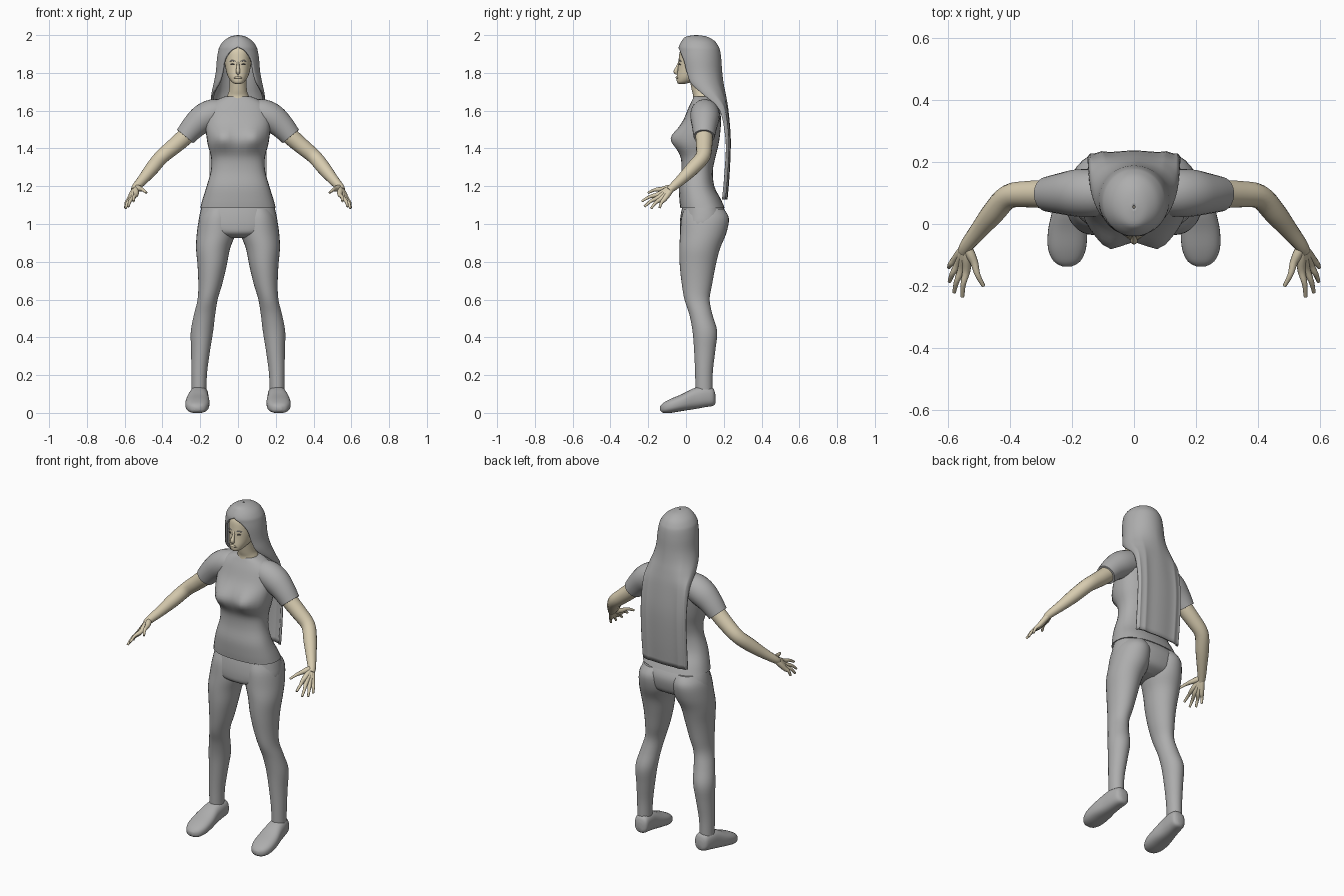
import bpy, bmesh, math
from mathutils import Vector

cube = bpy.data.objects.get("Cube")
if cube:
    bpy.data.objects.remove(cube, do_unlink=True)


def material(name, red, green, blue):
    mat = bpy.data.materials.new(name)
    mat.use_nodes = True
    colour = (red, green, blue, 1)
    mat.diffuse_color = colour
    mat.node_tree.nodes["Principled BSDF"].inputs["Base Color"].default_value = colour
    return mat


grey = material("plain_grey", .42, .42, .42)
skin = material("pale_skin", .68, .6, .43)
dark = material("dark_grey", .1, .09, .08)


def spline(rows, steps=4):
    """Smoothly interpolate between rows of numbers."""
    result = []
    for i in range(len(rows) - 1):
        before, start = rows[max(i - 1, 0)], rows[i]
        end, after = rows[i + 1], rows[min(i + 2, len(rows) - 1)]
        for step in range(steps):
            t = step / steps
            result.append([
                b + .5 * t * (c - a + t * (2 * a - 5 * b + 4 * c - d + t * (3 * (b - c) + d - a)))
                for a, b, c, d in zip(before, start, end, after)])
    return result + [list(rows[-1])]


def skin_rings(name, rings, mat, closed=True, mirror=False):
    """Join rings of points into one smooth surface."""
    bm = bmesh.new()
    loops = [[bm.verts.new(point) for point in ring] for ring in rings]
    count = len(loops[0])
    for low, high in zip(loops, loops[1:]):
        for i in range(count if closed else count - 1):
            j = (i + 1) % count
            bm.faces.new((low[i], low[j], high[j], high[i]))
    if closed:
        bm.faces.new(loops[0])
        bm.faces.new(loops[-1])
    bmesh.ops.remove_doubles(bm, verts=bm.verts, dist=.0003)
    bmesh.ops.recalc_face_normals(bm, faces=bm.faces)
    mesh = bpy.data.meshes.new(name)
    bm.to_mesh(mesh)
    bm.free()
    mesh.materials.append(mat)
    obj = bpy.data.objects.new(name, mesh)
    bpy.context.collection.objects.link(obj)
    if mirror:
        obj.modifiers.new("both_sides", "MIRROR")
    bpy.ops.object.select_all(action="DESELECT")
    obj.select_set(True)
    bpy.context.view_layer.objects.active = obj
    bpy.ops.object.shade_smooth_by_angle(angle=math.radians(50))
    return obj


def oval(cx, cy, rx, ry, power, sides=32):
    def bend(value):
        return math.copysign(abs(value) ** (2 / power), value)
    angles = [math.tau * i / sides for i in range(sides)]
    return [(cx + rx * bend(math.cos(a)), cy + ry * bend(math.sin(a))) for a in angles]


def stack(name, rows, mat, power=2, upright=True, shape=None, mirror=False):
    """Rows are: position along the axis, centre x, low side, high side, half width."""
    rings = []
    for along, cx, low, high, rx in spline(rows):
        flat = oval(cx, (low + high) / 2, rx, (high - low) / 2, power)
        ring = [Vector((x, v, along) if upright else (x, along, v)) for x, v in flat]
        rings.append([shape(p) for p in ring] if shape else ring)
    return skin_rings(name, rings, mat, mirror=mirror)


def tube(name, rows, mat, sides=16, mirror=True):
    """Round tube through points, each with its own radius."""
    rows = spline(rows)
    points = [Vector(row[:3]) for row in rows]
    rings = []
    for i, point in enumerate(points):
        along = points[min(i + 1, len(points) - 1)] - points[max(i - 1, 0)]
        side = along.cross(Vector((0, 1, .2))).normalized()
        up = side.cross(along).normalized()
        rings.append([point + side * u + up * v
                      for u, v in oval(0, 0, rows[i][3], rows[i][3], 2, sides)])
    return skin_rings(name, rings, mat, mirror=mirror)


# Shirt body, with the bust swelling out of the front
def bust(p):
    if p.y < .05:
        spread = ((abs(p.x) - .08) / .05) ** 2
        height = ((p.z - 1.455) / .05) ** 2
        p.y -= .035 * math.exp(-spread - height)
    return p


stack("shirt_body", [
    (1.085, 0, -.03, .205, .2), (1.13, 0, -.035, .185, .188), (1.2, 0, -.037, .15, .166),
    (1.28, 0, -.025, .142, .144), (1.35, 0, -.028, .155, .142), (1.42, 0, -.055, .172, .16),
    (1.49, 0, -.045, .182, .17), (1.56, 0, -.01, .185, .172), (1.62, 0, .015, .175, .155),
    (1.655, 0, .032, .16, .115), (1.675, 0, .042, .15, .07)], grey, 2.4, shape=bust)
tube("sleeve", [
    (.07, .1, 1.59, .066), (.13, .1, 1.585, .076), (.185, .1, 1.558, .076),
    (.235, .098, 1.515, .066), (.28, .096, 1.463, .056)], grey, 24)

# Trousers: hips and two legs
stack("trouser_hips", [
    (1.11, 0, -.015, .185, .187), (1.05, 0, -.028, .215, .203), (.99, 0, -.033, .21, .208),
    (.95, 0, -.025, .19, .17), (.925, 0, .02, .14, .08)], grey, 2.3)
stack("trouser_leg", [
    (1.08, .105, -.01, .2, .075), (1.03, .11, -.025, .227, .095), (.95, .116, -.031, .213, .102),
    (.87, .132, -.035, .18, .09), (.78, .137, -.033, .157, .077), (.68, .147, -.022, .138, .063),
    (.6, .161, -.008, .125, .053), (.52, .177, .018, .14, .056), (.43, .191, .035, .165, .059),
    (.33, .198, .043, .155, .05), (.22, .205, .048, .142, .042), (.125, .207, .05, .14, .039)],
    grey, mirror=True)

# Shoes
stack("shoe", [
    (.155, .2, .05, .1, .018), (.142, .2, .037, .132, .04), (.1, .205, .03, .142, .048),
    (.045, .21, .02, .132, .053), (-.02, .214, .01, .1, .063), (-.08, .216, 0, .075, .061),
    (-.12, .216, 0, .053, .043), (-.137, .216, .012, .035, .015)],
    grey, 2.5, upright=False, mirror=True)

# Arms and hands
wrist = Vector((.54, -.07, 1.195))
tube("arm", [
    (.23, .098, 1.52, .046), (.28, .096, 1.463, .046), (.34, .096, 1.41, .043),
    (.405, .088, 1.355, .039), (.455, .035, 1.295, .037), (.5, -.02, 1.24, .029),
    (*wrist, .022), (.55, -.09, 1.178, .018)], skin)
fingers = {
    "index_finger": ((.54, -.15, 1.155), (.553, -.234, 1.12)),
    "middle_finger": ((.555, -.145, 1.14), (.58, -.22, 1.092)),
    "ring_finger": ((.568, -.132, 1.132), (.595, -.185, 1.082)),
    "little_finger": ((.577, -.115, 1.13), (.597, -.14, 1.085)),
    "thumb": ((.515, -.125, 1.185), (.485, -.2, 1.165)),
}
for name, (knuckle, tip) in fingers.items():
    knuckle, tip = Vector(knuckle), Vector(tip)
    middle = knuckle.lerp(tip, .5) + Vector((.004, -.002, .006))
    tube(name, [(*wrist, .015), (*wrist.lerp(knuckle, .5), .016), (*knuckle, .013),
                (*middle, .009), (*tip, .006)], skin, 10)

# Neck, head and face
stack("neck", [
    (1.63, 0, .03, .16, .07), (1.675, 0, .038, .148, .058), (1.71, 0, .03, .13, .047),
    (1.79, 0, .015, .125, .045)], skin)
stack("head", [
    (1.742, 0, -.04, -.005, .016), (1.752, 0, -.048, .03, .033), (1.78, 0, -.049, .1, .053),
    (1.82, 0, -.043, .14, .065), (1.87, 0, -.039, .165, .071), (1.92, 0, -.03, .16, .068),
    (1.95, 0, 0, .13, .04)], skin, 2.2)
tube("nose", [(0, -.034, 1.86, .006), (0, -.046, 1.83, .008), (0, -.054, 1.807, .012),
              (0, -.045, 1.797, .008)], skin, 12, False)
tube("lip", [(-.022, -.042, 1.774, .003), (0, -.048, 1.776, .007),
             (.022, -.042, 1.774, .003)], skin, 10, False)
tube("eye", [(.016, -.036, 1.843, .002), (.028, -.034, 1.845, .005),
             (.04, -.029, 1.843, .002)], dark, 8)
tube("eyebrow", [(.014, -.037, 1.86, .002), (.03, -.034, 1.865, .003),
                 (.046, -.025, 1.861, .002)], grey, 8)

# Long hair: height, half width, front, back, half sweep in degrees, squareness
hair_rows = [
    (2, .004, .05, .06, 180, 2), (1.992, .04, .0, .11, 180, 2), (1.97, .075, -.022, .15, 180, 2),
    (1.94, .097, -.038, .172, 180, 2), (1.915, .105, -.04, .181, 158, 2),
    (1.87, .112, -.04, .187, 140, 2), (1.8, .118, -.03, .192, 133, 2),
    (1.74, .13, -.01, .2, 127, 2.1), (1.68, .142, .05, .212, 110, 2.4),
    (1.6, .148, .15, .225, 95, 3), (1.45, .15, .185, .237, 90, 3.5),
    (1.28, .15, .18, .232, 90, 3.5), (1.13, .148, .165, .22, 90, 3.5)]
strands = 64
hair_rings = []
for z, rx, front, back, sweep, power in spline(hair_rows):
    ring = []
    wave = .004 * min(1, max(0, (1.85 - z) / .3))
    for i in range(strands + 1):
        side = 2 * i / strands - 1
        angle = math.radians(min(sweep, 180)) * side
        s, c = math.sin(angle), math.cos(angle)
        x = math.copysign(abs(s) ** (2 / power), s) * rx
        y = (front + back) / 2 + math.copysign(abs(c) ** (2 / power), c) * (back - front) / 2
        ring.append(Vector((x, y - wave * abs(math.sin(side * 9)), z)))
    hair_rings.append(ring)
hair = skin_rings("long_hair", hair_rings, grey, closed=False)
thickness = hair.modifiers.new("hair_thickness", "SOLIDIFY")
thickness.thickness = .012
thickness.offset = -1
